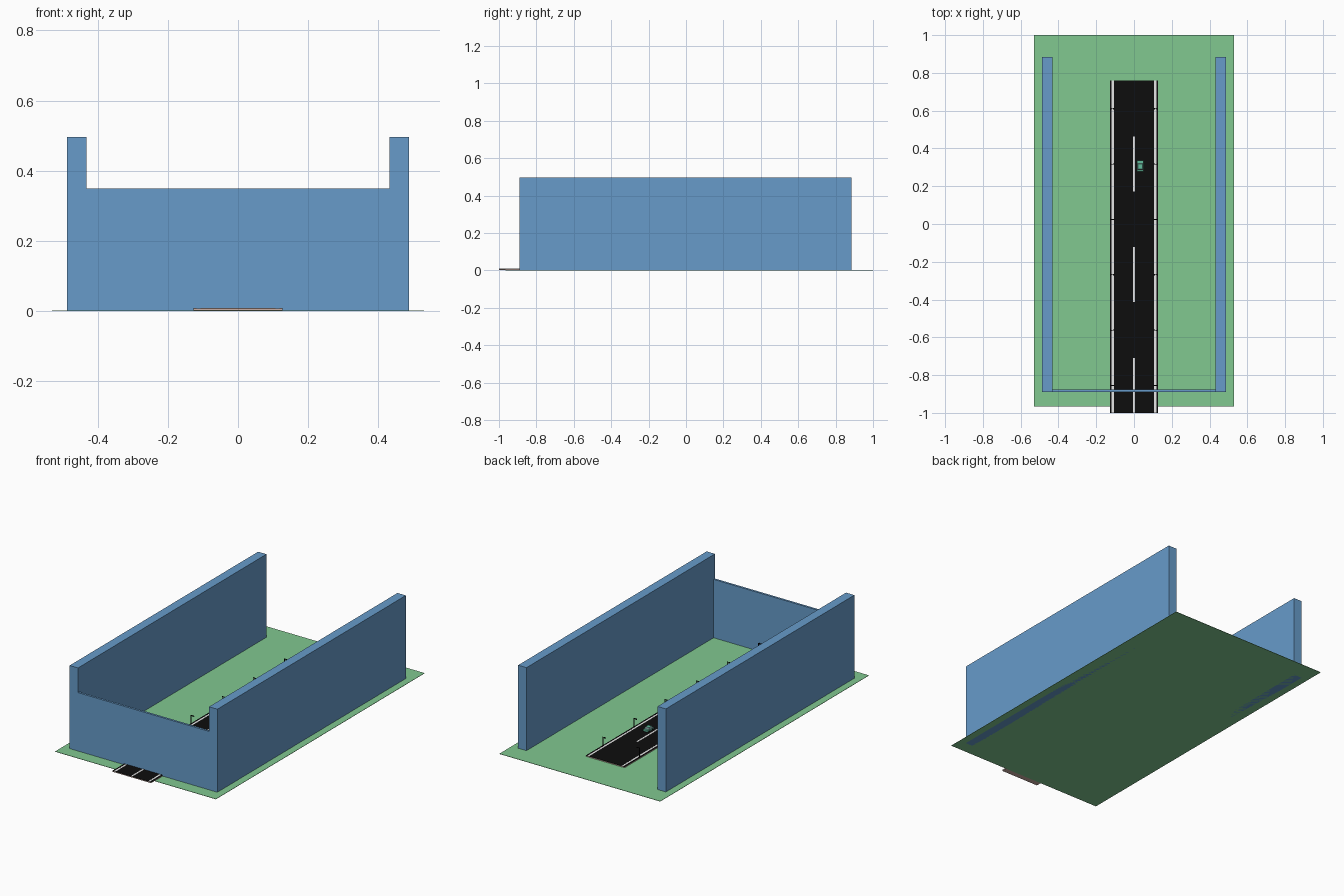
import bpy, bmesh, math
from mathutils import Matrix, Vector

if "Cube" in bpy.data.objects:
    bpy.data.objects.remove(bpy.data.objects["Cube"])


def mat(name, r, g, b):
    m = bpy.data.materials.new(name)
    m.diffuse_color = (r, g, b, 1)
    m.use_nodes = True
    m.node_tree.nodes["Principled BSDF"].inputs["Base Color"].default_value = m.diffuse_color
    return m


GREEN = mat("grass green", 0.22, 0.58, 0.28)
BLUE = mat("wall blue", 0.135, 0.33, 0.59)
BLACK = mat("asphalt black", 0.004, 0.004, 0.004)
WHITE = mat("line white", 0.8, 0.8, 0.8)
PINK = mat("kerb pink", 0.6, 0.42, 0.37)
TEAL = mat("car teal", 0.12, 0.5, 0.33)
GLASS = mat("window grey", 0.25, 0.35, 0.38)


def add_box(bm, x0, x1, y0, y1, z0, z1):
    c = Vector(((x0 + x1) / 2, (y0 + y1) / 2, (z0 + z1) / 2))
    s = Matrix.Diagonal((x1 - x0, y1 - y0, z1 - z0, 1))
    return bmesh.ops.create_cube(bm, size=1, matrix=Matrix.Translation(c) @ s)["verts"]


def finish(bm, name, material):
    me = bpy.data.meshes.new(name)
    bm.to_mesh(me)
    bm.free()
    me.materials.append(material)
    ob = bpy.data.objects.new(name, me)
    bpy.context.collection.objects.link(ob)
    return ob


def boxes(name, material, *dims):
    bm = bmesh.new()
    for d in dims:
        add_box(bm, *d)
    return finish(bm, name, material)


# ground and surrounding walls
boxes("ground", GREEN, (-0.53, 0.53, -0.965, 1.0, 0, 0.002))
for side, x0, x1 in (("left", -0.487, -0.432), ("right", 0.432, 0.487)):
    boxes(side + "_wall", BLUE, (x0, x1, -0.89, 0.885, 0, 0.497))
boxes("front_wall", BLUE, (-0.432, 0.432, -0.89, -0.877, 0, 0.35))

# road: kerb slab, asphalt, edge lines, outer strips, centre dashes
Y0, Y1 = -1.0, 0.76
boxes("road_base", PINK, (-0.127, 0.127, Y0, Y1, 0.002, 0.007))
boxes("asphalt", BLACK, (-0.107, 0.107, Y0, Y1, 0.007, 0.0085),
      (-0.127, -0.118, Y0, Y1, 0.007, 0.0085), (0.118, 0.127, Y0, Y1, 0.007, 0.0085))
boxes("edge_lines", WHITE, (-0.118, -0.107, Y0, Y1, 0.007, 0.0083),
      (0.107, 0.118, Y0, Y1, 0.007, 0.0083))
boxes("centre_dashes", WHITE, *[(-0.005, 0.005, y, y + 0.29, 0.0085, 0.0095)
                               for y in (-1.0, -0.413, 0.172)])

# street lamps: post, arm reaching over the road, lamp head
for i in range(6):
    y = 0.61 - i * 0.293
    for s in (-1, 1):
        bm = bmesh.new()
        bmesh.ops.create_cone(bm, cap_ends=True, segments=8, radius1=0.0035, radius2=0.002,
                              depth=0.056, matrix=Matrix.Translation((s * 0.121, y, 0.035)))
        xs = sorted((s * 0.122, s * 0.104))
        add_box(bm, *xs, y - 0.0015, y + 0.0015, 0.060, 0.063)
        xs = sorted((s * 0.112, s * 0.102))
        add_box(bm, *xs, y - 0.003, y + 0.003, 0.058, 0.062)
        finish(bm, "street_lamp", BLACK)

# car: body, tapered cabin with windows, roof, wheels
CX, CY = 0.033, 0.307
boxes("car_body", TEAL, (CX - 0.016, CX + 0.016, CY - 0.028, CY + 0.028, 0.012, 0.022))
bm = bmesh.new()
for v in add_box(bm, CX - 0.015, CX + 0.015, CY - 0.022, CY + 0.014, 0.022, 0.031):
    if v.co.z > 0.03:
        v.co.x = CX + (v.co.x - CX) * 0.8
        v.co.y = CY + (v.co.y - CY) * 0.75
finish(bm, "car_windows", GLASS)
boxes("car_roof", TEAL, (CX - 0.012, CX + 0.012, CY - 0.0165, CY + 0.0105, 0.031, 0.0325))
bm = bmesh.new()
for sx in (-1, 1):
    for sy in (-1, 1):
        m = Matrix.Translation((CX + sx * 0.0145, CY + sy * 0.017, 0.0138)) @ Matrix.Rotation(math.pi / 2, 4, 'Y')
        bmesh.ops.create_cone(bm, cap_ends=True, segments=12, radius1=0.0053, radius2=0.0053,
                              depth=0.005, matrix=m)
finish(bm, "car_wheels", BLACK)
